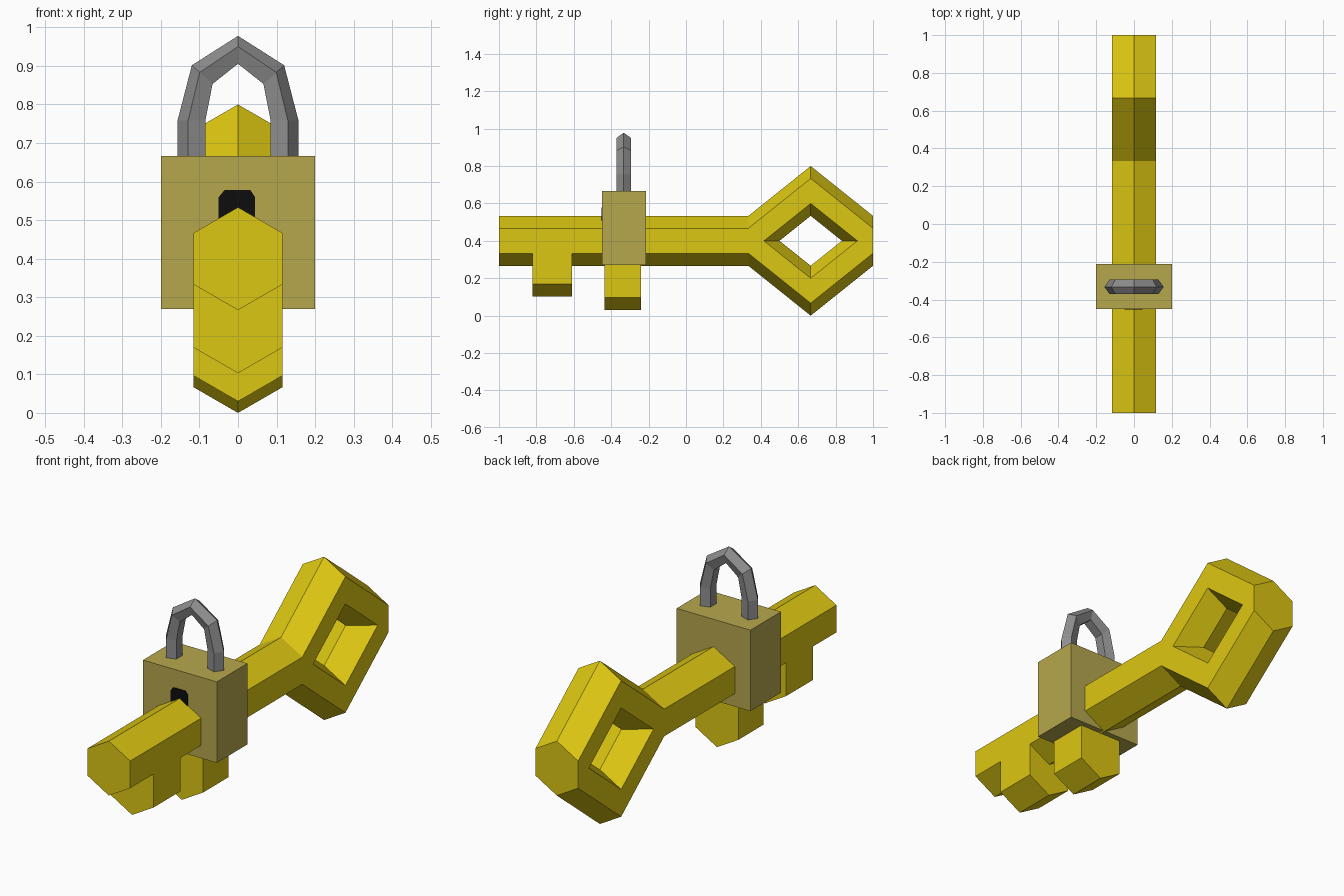
import bpy, bmesh, math
from mathutils import Vector

if "Cube" in bpy.data.objects:
    bpy.data.objects.remove(bpy.data.objects["Cube"])


def material(name, rgb):
    m = bpy.data.materials.new(name)
    m.diffuse_color = (*rgb, 1)
    m.use_nodes = True
    m.node_tree.nodes["Principled BSDF"].inputs["Base Color"].default_value = m.diffuse_color
    return m


GOLD = material("key gold", (0.72, 0.57, 0.006))
BRASS = material("dull brass", (0.47, 0.39, 0.075))
STEEL = material("grey steel", (0.27, 0.27, 0.27))
BLACK = material("keyhole black", (0.004, 0.004, 0.004))


def loft(bm, rings):
    """Skin closed rings of points in order and cap both ends."""
    vs = [[bm.verts.new(p) for p in r] for r in rings]
    n = len(vs[0])
    for a, b in zip(vs, vs[1:]):
        for i in range(n):
            j = (i + 1) % n
            bm.faces.new((a[i], a[j], b[j], b[i]))
    bm.faces.new(vs[0])
    bm.faces.new(vs[-1])


def finish(bm, name, mat, loc=(0, 0, 0)):
    bmesh.ops.recalc_face_normals(bm, faces=bm.faces[:])
    me = bpy.data.meshes.new(name)
    bm.to_mesh(me)
    bm.free()
    me.materials.append(mat)
    ob = bpy.data.objects.new(name, me)
    ob.location = loc
    bpy.context.collection.objects.link(ob)
    return ob


def prism(name, outline, y0, y1, mat):
    """Extrude an x-z outline from y0 to y1."""
    bm = bmesh.new()
    loft(bm, [[(x, y, z) for x, z in outline] for y in (y0, y1)])
    return finish(bm, name, mat)


# Key shaft and diamond bow: upper half of a hexagonal bar, mirrored down
R = 2 / 15
W = R * math.cos(math.pi / 6)
hexagon = [(R * math.sin(math.radians(60 * i)), R * math.cos(math.radians(60 * i)))
           for i in range(6)]
bm = bmesh.new()
loft(bm, [[(x, y, z + h) for x, z in hexagon]
          for y, h in ((-1, 0), (1 / 3, 0), (2 / 3, 4 / 15), (1, 0))])
bmesh.ops.bisect_plane(bm, geom=bm.verts[:] + bm.edges[:] + bm.faces[:],
                       plane_co=(0, 0, 0), plane_no=(0, 0, 1), clear_inner=True)
half = bmesh.ops.duplicate(bm, geom=bm.verts[:] + bm.edges[:] + bm.faces[:])
for v in half["geom"]:
    if isinstance(v, bmesh.types.BMVert):
        v.co.z = -v.co.z
bmesh.ops.remove_doubles(bm, verts=bm.verts[:], dist=1e-4)
finish(bm, "key", GOLD, (0, 0, 0.4))

# Key teeth with chevron undersides
for name, y0, y1, bottom in (("key_tooth_short", -0.82, -0.61, 0.103),
                             ("key_tooth_long", -0.435, -0.24, 0.03)):
    prism(name, [(-W, 0.36), (-W, bottom + R / 2), (0, bottom),
                 (W, bottom + R / 2), (W, 0.36)], y0, y1, GOLD)

# Padlock body
prism("lock_body", [(-0.2, 0.27), (0.2, 0.27), (0.2, 0.667), (-0.2, 0.667)],
      -0.45, -0.213, BRASS)

# Keyhole plate on the front of the body
prism("keyhole", [(-0.05, 0.42), (0.044, 0.42), (0.044, 0.56), (0.032, 0.578),
                  (-0.035, 0.578), (-0.05, 0.56)], -0.453, -0.449, BLACK)

# Shackle: pentagonal bar, apex facing outward
stations = [(0.117, 0.64, 0), (0.117, 0.758, 0), (0.09, 0.875, 42), (0, 0.938, 90)]
stations += [(-x, z, 180 - a) for x, z, a in reversed(stations[:-1])]
r = 0.04
rings = []
for x, z, a in stations:
    out = Vector((math.cos(math.radians(a)), 0, math.sin(math.radians(a))))
    rings.append([Vector((x, -0.333, z)) + out * r * math.cos(t)
                  + Vector((0, r * math.sin(t), 0))
                  for t in (math.tau * i / 5 for i in range(5))])
bm = bmesh.new()
loft(bm, rings)
finish(bm, "shackle", STEEL)
